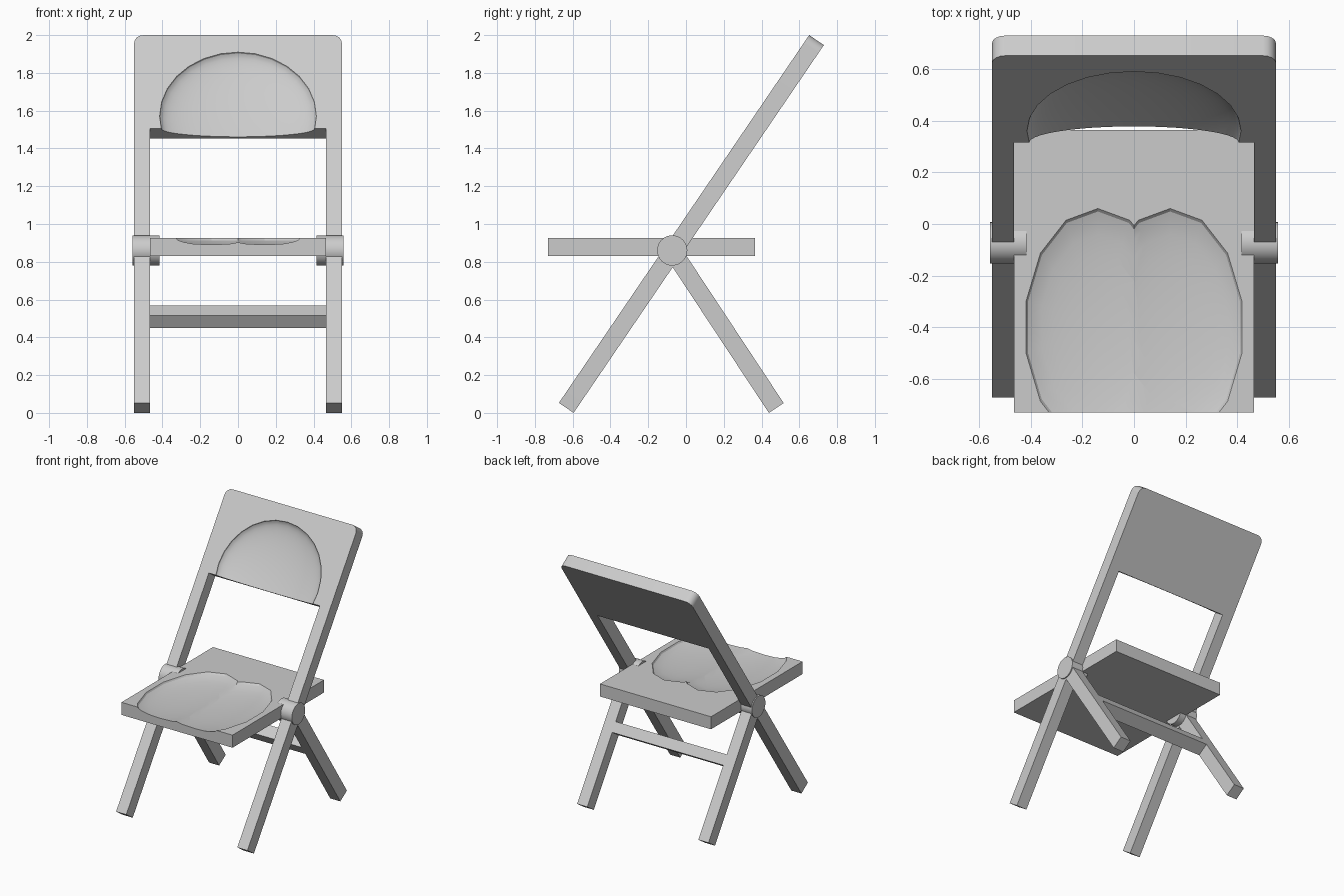
import bpy, bmesh, math
from mathutils import Matrix, Vector

if "Cube" in bpy.data.objects:
    bpy.data.objects.remove(bpy.data.objects["Cube"])

T = 0.094                      # stock thickness
XI, XO = 0.465, 0.55           # inner / outer leg faces
PIVOT = Vector((0, -0.073, 0.86))


def tilted(start, end):
    """Frame with local Y running from start to end in the YZ plane."""
    d = end - start
    return Matrix.Translation(start) @ Matrix.Rotation(math.atan2(d.z, d.y), 4, 'X'), d.length


def make(name, bm, matrix=Matrix()):
    bmesh.ops.transform(bm, matrix=matrix, verts=bm.verts)
    bmesh.ops.recalc_face_normals(bm, faces=bm.faces)
    me = bpy.data.meshes.new(name)
    bm.to_mesh(me)
    bm.free()
    ob = bpy.data.objects.new(name, me)
    bpy.context.collection.objects.link(ob)
    return ob


def box(name, lo, hi, matrix=Matrix()):
    lo, hi = Vector(lo), Vector(hi)
    bm = bmesh.new()
    bmesh.ops.create_cube(bm, size=1, matrix=Matrix.Translation((lo + hi) / 2)
                          @ Matrix.Diagonal((*(hi - lo), 1)))
    return make(name, bm, matrix)


def plate(name, outline, thick, matrix):
    bm = bmesh.new()
    f = bm.faces.new([bm.verts.new((x, y, -thick / 2)) for x, y in outline])
    ext = bmesh.ops.extrude_face_region(bm, geom=[f])['geom']
    bmesh.ops.translate(bm, vec=(0, 0, thick),
                        verts=[v for v in ext if isinstance(v, bmesh.types.BMVert)])
    return make(name, bm, matrix)


def carve(ob, centre, radii, segs, matrix=Matrix()):
    """Scoop an ellipsoidal hollow out of ob."""
    bm = bmesh.new()
    bmesh.ops.create_uvsphere(bm, u_segments=segs, v_segments=segs, radius=1)
    for f in bm.faces:
        f.smooth = True
    cutter = make("hollow_cutter", bm, matrix @ Matrix.Translation(centre)
                  @ Matrix.Diagonal((*radii, 1)))
    cutter.hide_render = True
    mod = ob.modifiers.new("hollow", 'BOOLEAN')
    mod.operation, mod.solver, mod.object = 'DIFFERENCE', 'EXACT', cutter
    activate(ob)
    bpy.ops.object.modifier_apply(modifier=mod.name)
    bpy.data.objects.remove(cutter)


def activate(ob):
    bpy.ops.object.select_all(action='DESELECT')
    ob.select_set(True)
    bpy.context.view_layer.objects.active = ob


# Main frame: front legs and back panel in one tilted plate
M, L = tilted(Vector((0, -0.634, 0.0265)), Vector((0, 0.691, 1.9735)))
PANEL = 1.756                  # panel's lower edge along the frame
R = 0.05
corner = [(XO - R + R * math.cos(a), L - R + R * math.sin(a))
          for a in (i * math.pi / 8 for i in range(5))]
half = [(XI, PANEL), (XI, 0), (XO, 0)] + corner
frame = plate("back_frame", half + [(-x, y) for x, y in reversed(half)], T, M)
carve(frame, (0, PANEL + 0.08, T / 2), (0.415, 0.41, 0.078), 28, M)

# Seat with two scooped lobes
seat = box("seat", (-XI, -0.73, 0.83), (XI, 0.365, 0.925))
for s in (-1, 1):
    carve(seat, (s * 0.14, -0.4, 0.925), (0.285, 0.46, 0.05), 14)

# Rear legs, crossbar and pivots
M, L = tilted(Vector((0, 0.478, 0.026)), PIVOT)
for s, side in ((-1, "left"), (1, "right")):
    xs = sorted((s * XI, s * XO))
    box("rear_leg_" + side, (xs[0], 0, -T / 2), (xs[1], L, T / 2), M)
    bm = bmesh.new()
    bmesh.ops.create_cone(bm, cap_ends=True, segments=32, radius1=0.08, radius2=0.08, depth=0.142)
    for f in bm.faces:
        f.smooth = True
    make("pivot_" + side, bm, Matrix.Translation(PIVOT + Vector((s * 0.487, 0, 0)))
         @ Matrix.Rotation(math.pi / 2, 4, 'Y'))
box("rear_crossbar", (-XI, 0.54, -T / 2), (XI, 0.618, T / 2), M)

# Smooth hollows and cylinders, keep hard edges
for ob in list(bpy.context.collection.objects):
    activate(ob)
    bpy.ops.object.shade_smooth_by_angle(angle=math.radians(25))
